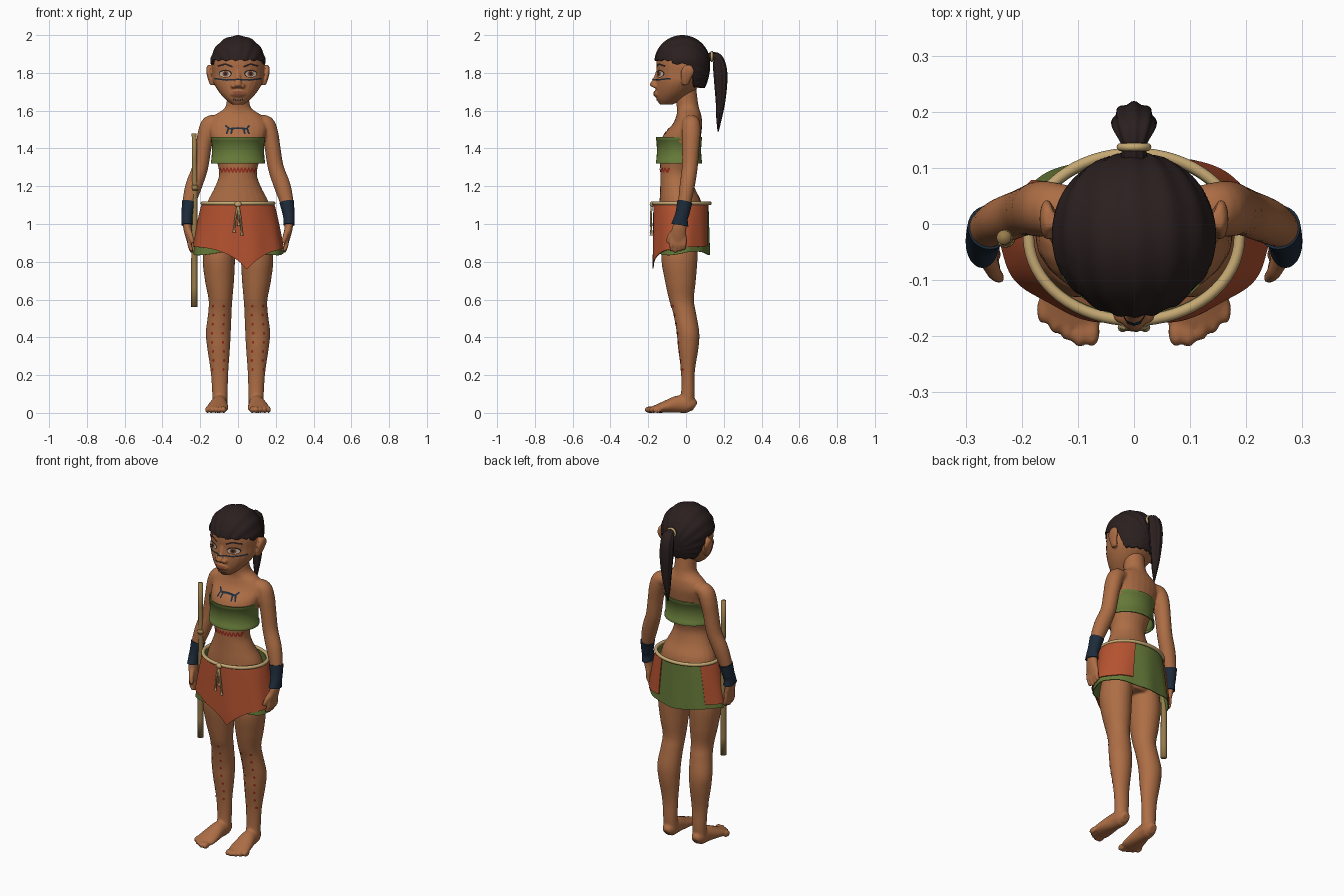
import bpy, bmesh
from math import sin, cos, pi, radians, atan2, sqrt, asin, exp
from mathutils import Vector, Matrix
from mathutils.bvhtree import BVHTree

cube = bpy.data.objects.get("Cube")
if cube:
    bpy.data.objects.remove(cube)


def material(name, *rgb):
    m = bpy.data.materials.new(name)
    m.use_nodes = True
    m.diffuse_color = (*rgb, 1)
    m.node_tree.nodes["Principled BSDF"].inputs["Base Color"].default_value = (*rgb, 1)
    return m


skin = material("brown skin", .42, .155, .06)
lip = material("dark lip brown", .25, .075, .035)
hair = material("black hair", .024, .014, .014)
green = material("leaf green cloth", .13, .19, .04)
orange = material("burnt orange cloth", .46, .085, .03)
navy = material("navy wrap", .012, .024, .042)
rope = material("pale rope", .55, .39, .17)
wood = material("staff wood", .31, .2, .07)
red = material("red paint", .32, .025, .012)
white = material("eye white", .6, .5, .4)
Z = Vector((0, 0, 1))
X = Vector((1, 0, 0))
Y = Vector((0, 1, 0))


def make(name, bm, mat, fix=True):
    if fix:
        bmesh.ops.recalc_face_normals(bm, faces=bm.faces)
    for f in bm.faces:
        f.smooth = True
    me = bpy.data.meshes.new(name)
    bm.to_mesh(me)
    bm.free()
    me.materials.append(mat)
    ob = bpy.data.objects.new(name, me)
    bpy.context.collection.objects.link(ob)
    return ob


def spline(rows, n, closed):
    out, m = [], len(rows)
    for i in range(m if closed else m - 1):
        ks = [(i + k) % m if closed else min(max(i + k, 0), m - 1) for k in (-1, 0, 1, 2)]
        for s in range(n):
            t = s / n
            out.append([.5 * (2*q + (r-p)*t + (2*p - 5*q + 4*r - w)*t*t + (3*q - p - 3*r + w)*t**3)
                        for p, q, r, w in zip(*(rows[k] for k in ks))])
    return out if closed else out + [list(rows[-1])]


def loft(bm, rows, ref=X, axis=None, n=5, segs=24, closed=False, caps=True, groove=0):
    """Skin elliptical rings (x, y, z, radius along ref, other radius)."""
    rows = spline(rows, n, closed)
    pts = [Vector(r[:3]) for r in rows]
    m, rings = len(rows), []
    for i, r in enumerate(rows):
        ends = (pts[(i + 1) % m], pts[i - 1]) if closed else (pts[min(i + 1, m - 1)], pts[max(i - 1, 0)])
        t = axis or (ends[0] - ends[1]).normalized()
        u = (ref - t * ref.dot(t)).normalized()
        v = t.cross(u)
        ring = []
        for k in range(segs):
            a = 2 * pi * k / segs
            g = 1 + groove * cos(8 * a)
            ring.append(bm.verts.new(pts[i] + u * r[3] * g * cos(a) + v * r[4] * g * sin(a)))
        rings.append(ring)
    for i in range(m if closed else m - 1):
        a, b = rings[i], rings[(i + 1) % m]
        for k in range(segs):
            j = (k + 1) % segs
            bm.faces.new((a[k], a[j], b[j], b[k]))
    if caps and not closed:
        bm.faces.new(rings[0])
        bm.faces.new(rings[-1])


def part(name, rows, mat, **kw):
    bm = bmesh.new()
    loft(bm, rows, **kw)
    return make(name, bm, mat)


def blob(bm, c, r):
    bmesh.ops.create_uvsphere(bm, u_segments=24, v_segments=16, radius=1,
                              matrix=Matrix.Translation(c) @ Matrix.Diagonal((*r, 1)))


def flip(rows, s):
    return [(r[0] * s, *r[1:]) for r in rows]


def fuse(ob, voxel, steps):
    m = ob.modifiers.new("fuse", "REMESH")
    m.mode, m.voxel_size, m.use_smooth_shade = "VOXEL", voxel, True
    s = ob.modifiers.new("soften", "SMOOTH")
    s.factor, s.iterations = .5, steps


def shell(ob, thick):
    m = ob.modifiers.new("thickness", "SOLIDIFY")
    m.thickness, m.offset = thick, -1
    ob.modifiers.new("crisp rim", "EDGE_SPLIT").split_angle = radians(45)


# Body: torso, arms, hands, legs and feet fused into one skin
bm = bmesh.new()
loft(bm, [(0, -.02, .87, .1, .07), (0, -.02, .95, .17, .11), (0, -.025, 1.05, .172, .115),
          (0, -.03, 1.12, .16, .11), (0, -.045, 1.19, .125, .092), (0, -.052, 1.26, .1, .084),
          (0, -.045, 1.33, .112, .093), (0, -.036, 1.4, .133, .105), (0, -.02, 1.47, .148, .1),
          (0, .008, 1.53, .155, .078), (0, .015, 1.575, .125, .066), (0, .012, 1.605, .08, .06),
          (0, .006, 1.64, .061, .058), (0, -.005, 1.73, .059, .058)], axis=Z)
for s in (1, -1):
    loft(bm, flip([(.1, .025, 1.54, .04, .035), (.147, .027, 1.53, .048, .045), (.168, .027, 1.48, .05, .045),
                   (.182, .025, 1.41, .046, .042), (.2, .02, 1.3, .042, .042), (.235, .006, 1.2, .04, .044),
                   (.262, -.01, 1.1, .034, .034), (.27, -.025, 1.03, .031, .024), (.268, -.035, .98, .038, .022),
                   (.26, -.04, .94, .042, .02), (.255, -.04, .91, .038, .016)], s), ref=Y)
    for k in range(4):
        y, tip = -.073 + .022 * k, .848 + .008 * abs(k - 1)
        loft(bm, flip([(.258, y, .93, .012, .012), (.256, y - .003, .89, .0125, .0125),
                       (.243, y - .004, tip, .009, .009)], s), ref=Y, segs=12)
    loft(bm, flip([(.262, -.055, .97, .016, .016), (.25, -.085, .935, .014, .014),
                   (.238, -.098, .9, .01, .01)], s), ref=X, segs=12)
    loft(bm, flip([(.088, -.03, .95, .08, .09), (.101, -.035, .82, .086, .096), (.098, -.03, .7, .077, .082),
                   (.093, -.024, .6, .063, .066), (.096, -.008, .53, .062, .061), (.104, .01, .43, .066, .06),
                   (.103, .012, .35, .061, .055), (.098, .01, .22, .047, .037), (.096, .01, .11, .041, .036),
                   (.096, .002, .03, .04, .04)], s), axis=Z)
    loft(bm, flip([(.096, .046, .03, .022, .025), (.096, .02, .044, .038, .044), (.1, -.04, .046, .043, .046),
                   (.106, -.1, .034, .054, .034), (.11, -.15, .023, .058, .023),
                   (.112, -.178, .019, .05, .016)], s), ref=X)
    for k in range(5):
        blob(bm, (s * (.075 + .022 * k), -.193 + .0025 * k * k - .004 * (k == 1), .017),
             (.0145 - .001 * k, .026, .018))
body = make("body", bm, skin)
fuse(body, .006, 5)

# Head with nose, mouth and ears
bm = bmesh.new()
loft(bm, [(0, -.105, 1.632, .03, .033), (0, -.085, 1.66, .066, .07), (0, -.06, 1.7, .102, .1),
          (0, -.036, 1.75, .13, .123), (0, -.024, 1.8, .136, .131), (0, -.02, 1.86, .138, .136),
          (0, -.02, 1.92, .12, .122), (0, -.02, 1.972, .06, .06)], axis=Z)
loft(bm, [(0, -.145, 1.815, .013, .012), (0, -.155, 1.775, .015, .016), (0, -.172, 1.737, .02, .02),
          (0, -.16, 1.722, .016, .012)], axis=Z)
blob(bm, (0, -.15, 1.69), (.04, .021, .022))
for s in (1, -1):
    blob(bm, (s * .022, -.16, 1.731), (.016, .018, .013))
    loft(bm, flip([(.135, -.004, 1.735, .012, .016), (.145, .0, 1.765, .014, .026), (.155, .008, 1.805, .013, .036),
                   (.154, .01, 1.832, .012, .026), (.15, .008, 1.842, .008, .014)], s), axis=Z)
head = make("head", bm, skin)
fuse(head, .005, 4)


# Hair: combed-back cap with a hairline that drops behind the ears
def hairline(a):
    s = sin(a)
    drop = min(max((s - .15) / .45, 0), 1)
    z = 1.868 if s < -.4 else 1.848
    return z - .125 * drop * drop * (3 - 2 * drop) + .004 * cos(17 * a)


bm = bmesh.new()
cols, rows, grid = 120, 36, []
for i in range(rows + 2):
    ring = []
    for k in range(cols):
        a = 2 * pi * k / cols
        low = asin((hairline(a) - 1.85) / .15)
        el = pi / 2 + (low - pi / 2) * min((i + .2) / rows, 1)
        flat = cos(el) if el > 0 else sqrt(1 - .45 * sin(el) ** 2)
        x, y, z = .146 * flat * cos(a), .147 * flat * sin(a), .148 * sin(el)
        g = (1 + .013 * cos(20 * atan2(x, z + .08) + 5 * y)) * (.9 if i > rows else 1)
        ring.append(bm.verts.new((x * g, y * g - .02, 1.85 + z * (g if z > 0 and i <= rows else 1))))
    grid.append(ring)
bm.faces.new(grid[0])
for p, q in zip(grid, grid[1:]):
    for k in range(cols):
        j = (k + 1) % cols
        bm.faces.new((p[k], p[j], q[j], q[k]))
make("hair_cap", bm, hair)
part("ponytail", [(0, .1, 1.875, .025, .022), (0, .138, 1.888, .021, .02), (0, .168, 1.875, .035, .026),
                  (0, .18, 1.82, .038, .034), (0, .184, 1.74, .036, .032), (0, .182, 1.64, .026, .023),
                  (0, .175, 1.56, .016, .014), (0, .17, 1.49, .003, .003)], hair, segs=48, groove=.07)


def hoop(name, c, u, v, r, mat, ref):
    path = [Vector(c) + u * cos(k * pi / 32) + v * sin(k * pi / 32) for k in range(64)]
    part(name, [(*p, r, r) for p in path], mat, ref=ref, n=1, segs=12, closed=True)


hoop("hair_tie", (0, .137, 1.887), X * .024, Z * .023, .007, rope, Y)

# Chest band with raised hems
band = [(1.32, .004), (1.336, .004), (1.34, 0), (1.39, -.002), (1.44, 0), (1.444, .004), (1.46, .004)]
shell(part("chest_band", [(0, -.037, z, .14 + o, .119 + o) for z, o in band], green,
           axis=Z, n=1, segs=64, caps=False), .007)


# Skirt layers hang from the belt, each with its own hem
def drape(name, start, end, lift, hem, mat):
    bm, n, m = bmesh.new(), 120, 14
    cols = []
    for k in range(n + 1):
        a = radians(start + (end - start) * k / n)
        col = []
        for i in range(m + 1):
            z = 1.11 - (1.11 - hem(a)) * i / m
            f = min((1.11 - z) / .25, 1.1)
            w = lift + .003 * f * sin(9 * a)
            col.append(bm.verts.new(((.183 + .054 * f ** .85 + w) * cos(a),
                                     -.023 + (.142 + .005 * f + w) * sin(a), z)))
        cols.append(col)
    for p, q in zip(cols, cols[1:]):
        for i in range(m):
            bm.faces.new((p[i], q[i], q[i + 1], p[i + 1]))
    bmesh.ops.remove_doubles(bm, verts=bm.verts, dist=.0001)
    shell(make(name, bm, mat), .005)


drape("under_skirt", 0, 360, 0, lambda a: .845 + .01 * sin(3 * a), green)
drape("over_skirt", 139, 425, .008,
      lambda a: .888 - (.13 * exp(-abs(.24 * cos(a) - .045) / .1) if sin(a) < 0 else .01 * abs(cos(a))), orange)

# Belt rope, knot and hanging ends
hoop("belt", (0, -.023, 1.11), X * .188, Y * .149, .01, rope, Z)
bm = bmesh.new()
blob(bm, (0, -.18, 1.105), (.018, .012, .015))
for x, low in ((-.02, .955), (.004, .99), (.02, .94)):
    loft(bm, [(0, -.181, 1.1, .006, .006), (x * .6, -.186, 1.04, .005, .005),
              (x, -.184, low + .02, .005, .005), (x, -.184, low, .009, .009)], segs=10)
make("belt_knot", bm, rope)

# Wrist wraps and staff
for s, side in ((1, "left"), (-1, "right")):
    shell(part(side + "_wrist_wrap", flip([(.258, -.006, 1.118, .04, .039), (.267, -.018, 1.06, .037, .032),
                                           (.27, -.027, 1.03, .037, .03), (.27, -.033, .995, .046, .03)], s),
               navy, ref=Y, caps=False), .006)
part("staff", [(-.231, -.024, .56, .017, .017), (-.231, -.024, .82, .0165, .0165), (-.229, -.024, 1.18, .014, .014),
               (-.229, -.024, 1.19, .018, .018), (-.229, -.024, 1.2, .014, .014),
               (-.232, -.024, 1.48, .013, .013)], wood, axis=Z, n=2)

# Painted marks: thin patches laid on the skin
bpy.context.view_layer.update()
deps = bpy.context.evaluated_depsgraph_get()
body_tree, head_tree = BVHTree.FromObject(body, deps), BVHTree.FromObject(head, deps)


def lay(bm, tree, grid, lift, wrap):
    """Project rows of (x, z) points from the front and skin them."""
    rows = []
    for line in grid:
        row = []
        for x, z in line:
            hit, nor, _, _ = tree.ray_cast(Vector((x, -1, z)), Y)
            row.append(bm.verts.new(hit + nor * lift) if hit else None)
        rows.append(row)
    for p, q in zip(rows, rows[1:]):
        for k in range(len(p) if wrap else len(p) - 1):
            j = (k + 1) % len(p)
            vs = (p[k], p[j], q[j], q[k])
            if all(vs):
                f = bm.faces.new(vs)
                f.normal_update()
                if f.normal.y > 0:
                    f.normal_flip()


def marks(name, tree, mat, lift=.003, dots=(), strokes=(), width=.008):
    bm = bmesh.new()
    for x, z, rx, rz in dots:
        lay(bm, tree, [[(x + rx * f * cos(k * pi / 10), z + rz * f * sin(k * pi / 10)) for k in range(20)]
                       for f in (.02, .35, .7, 1)], lift, True)
    for line in strokes:
        for p, q in zip(line, line[1:]):
            p, q = Vector(p), Vector(q)
            d = (q - p).normalized() * width / 2
            side = Vector((-d.y, d.x))
            mid = [p.lerp(q, i / 6) for i in range(7)]
            lay(bm, tree, [[c - side for c in mid], mid, [c + side for c in mid]], lift, False)
    make(name, bm, mat, fix=False)


both = (-1, 1)
marks("eye_rims", head_tree, hair, .002, [(s * .066, 1.796, .034, .021) for s in both])
marks("eye_whites", head_tree, white, .0035, [(s * .066, 1.794, .029, .016) for s in both])
marks("irises", head_tree, lip, .005, [(s * .064, 1.795, .016, .0155) for s in both])
marks("pupils", head_tree, hair, .0065, [(s * .064, 1.795, .008, .009) for s in both])
marks("eyebrows", head_tree, hair, .003, width=.009,
      strokes=[[(s * .028, 1.832), (s * .065, 1.847), (s * .105, 1.836)] for s in both])
marks("lips", head_tree, lip, .002, [(0, 1.696, .033, .007), (0, 1.684, .028, .008)])
marks("face_stripe", head_tree, navy, strokes=[[(-.122, 1.77), (-.06, 1.762), (0, 1.764), (.06, 1.762), (.122, 1.77)]])
marks("chin_dots", head_tree, navy, dots=[(.011 * k, 1.656 + .001 * k * k, .004, .005) for k in range(-2, 3)])
marks("chest_mark", body_tree, navy, width=.009,
      strokes=[[(-.066, 1.52), (-.045, 1.502), (0, 1.506), (.045, 1.502), (.06, 1.52)]]
      + [[(x, 1.505), (x * 1.2, 1.475)] for x in (-.05, -.03, .03, .048)])
marks("waist_zigzag", body_tree, red, width=.007,
      strokes=[[(.0092 * k, 1.285 + .013 * (-1) ** k) for k in range(-10, 11)]])
marks("shin_dots", body_tree, red, dots=[(s * (x + .008 * sin(5 * i)* .5), .23 + .048 * i, .006, .008)
                                         for s in both for x in (.078, .133) for i in range(8)])
